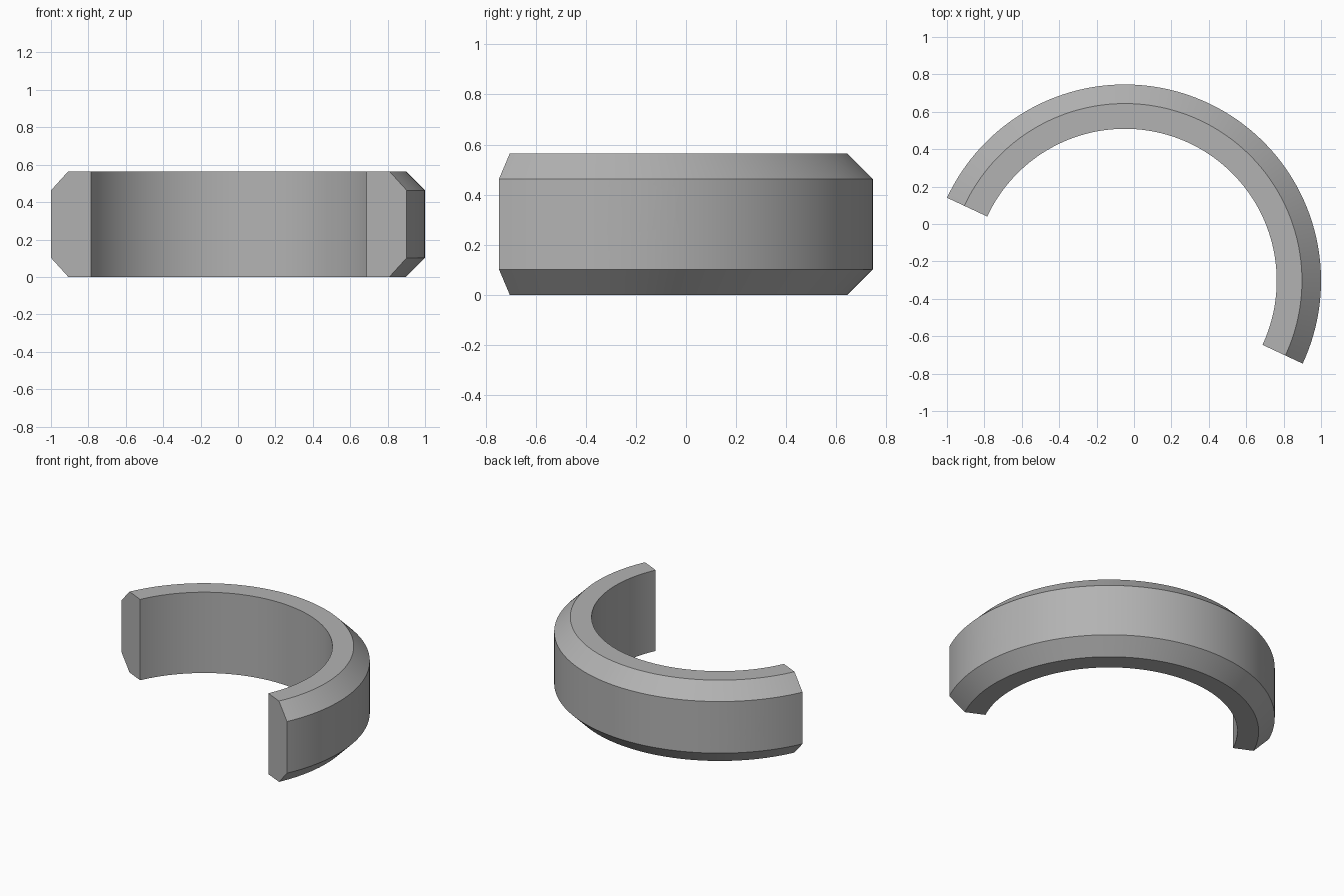
import bpy, bmesh
from math import radians, cos, sin
from mathutils import Vector, Matrix

default = bpy.data.objects.get("Cube")
if default:
    bpy.data.objects.remove(default, do_unlink=True)

R_OUT, R_IN, R_CHAMFER = 1.049, 0.812, 0.947
HEIGHT, CHAMFER = 0.565, 0.102
CENTRE = Vector((-0.049, -0.303, 0))
TILT = radians(-25)
ALONG = Vector((cos(TILT), sin(TILT), 0))     # runs along the flat ends
INWARD = Vector((-sin(TILT), cos(TILT), 0))   # runs into the body from the ends

grey = bpy.data.materials.new("plain grey")
grey.use_nodes = True
colour = (0.45, 0.45, 0.45, 1)
grey.diffuse_color = colour
grey.node_tree.nodes["Principled BSDF"].inputs["Base Color"].default_value = colour


def make_object(name, bm):
    bmesh.ops.recalc_face_normals(bm, faces=bm.faces)
    mesh = bpy.data.meshes.new(name)
    bm.to_mesh(mesh)
    bm.free()
    mesh.materials.append(grey)
    obj = bpy.data.objects.new(name, mesh)
    bpy.context.collection.objects.link(obj)
    return obj


def cut_bore(target, side, offset, z, radius, start, end):
    """Cut a round bore parallel to the inward direction."""
    bm = bmesh.new()
    bmesh.ops.create_cone(bm, cap_ends=True, segments=48,
                          radius1=radius, radius2=radius, depth=end - start)
    middle = CENTRE + ALONG * side * offset + INWARD * (start + end) / 2
    middle.z = z
    turn = INWARD.to_track_quat('Z', 'Y').to_matrix().to_4x4()
    bm.transform(Matrix.Translation(middle) @ turn)
    cutter = make_object("bore_cutter", bm)
    cutter.hide_render = True
    mod = target.modifiers.new("bore", 'BOOLEAN')
    mod.operation = 'DIFFERENCE'
    mod.solver = 'EXACT'
    mod.object = cutter
    bpy.context.view_layer.objects.active = target
    bpy.ops.object.modifier_apply(modifier=mod.name)
    bpy.data.objects.remove(cutter, do_unlink=True)


# Half ring: chamfered section swept through half a turn
bm = bmesh.new()
section = [(R_IN, 0), (R_CHAMFER, 0), (R_OUT, CHAMFER),
           (R_OUT, HEIGHT - CHAMFER), (R_CHAMFER, HEIGHT), (R_IN, HEIGHT)]
verts = [bm.verts.new(CENTRE + ALONG * r + Vector((0, 0, z))) for r, z in section]
end_face = bm.faces.new(verts)
swept = bmesh.ops.spin(bm, geom=[end_face] + end_face.edges[:] + verts,
                       cent=CENTRE, axis=(0, 0, 1), angle=radians(180),
                       steps=96, use_duplicate=False)
if not end_face.is_valid or not any(len(e.link_faces) > 1 for e in end_face.edges):
    bm.faces.new(verts)
open_edges = [e for e in bm.edges if len(e.link_faces) == 1]
if open_edges:
    bmesh.ops.holes_fill(bm, edges=open_edges, sides=0)
ring = make_object("clamp_half_ring", bm)

# Screw holes with wide counterbores that break out through the outer wall
cut_bore(ring, 1, 0.906, 0.348, 0.097, 0.275, 0.9)
cut_bore(ring, 1, 0.905, 0.348, 0.05, -0.1, 0.4)
cut_bore(ring, -1, 0.925, 0.293, 0.092, 0.22, 0.9)
cut_bore(ring, -1, 0.91, 0.293, 0.052, -0.1, 0.4)

# Smooth walls with crisp edges
bpy.ops.object.select_all(action='DESELECT')
ring.select_set(True)
bpy.context.view_layer.objects.active = ring
bpy.ops.object.shade_smooth_by_angle(angle=radians(25))
